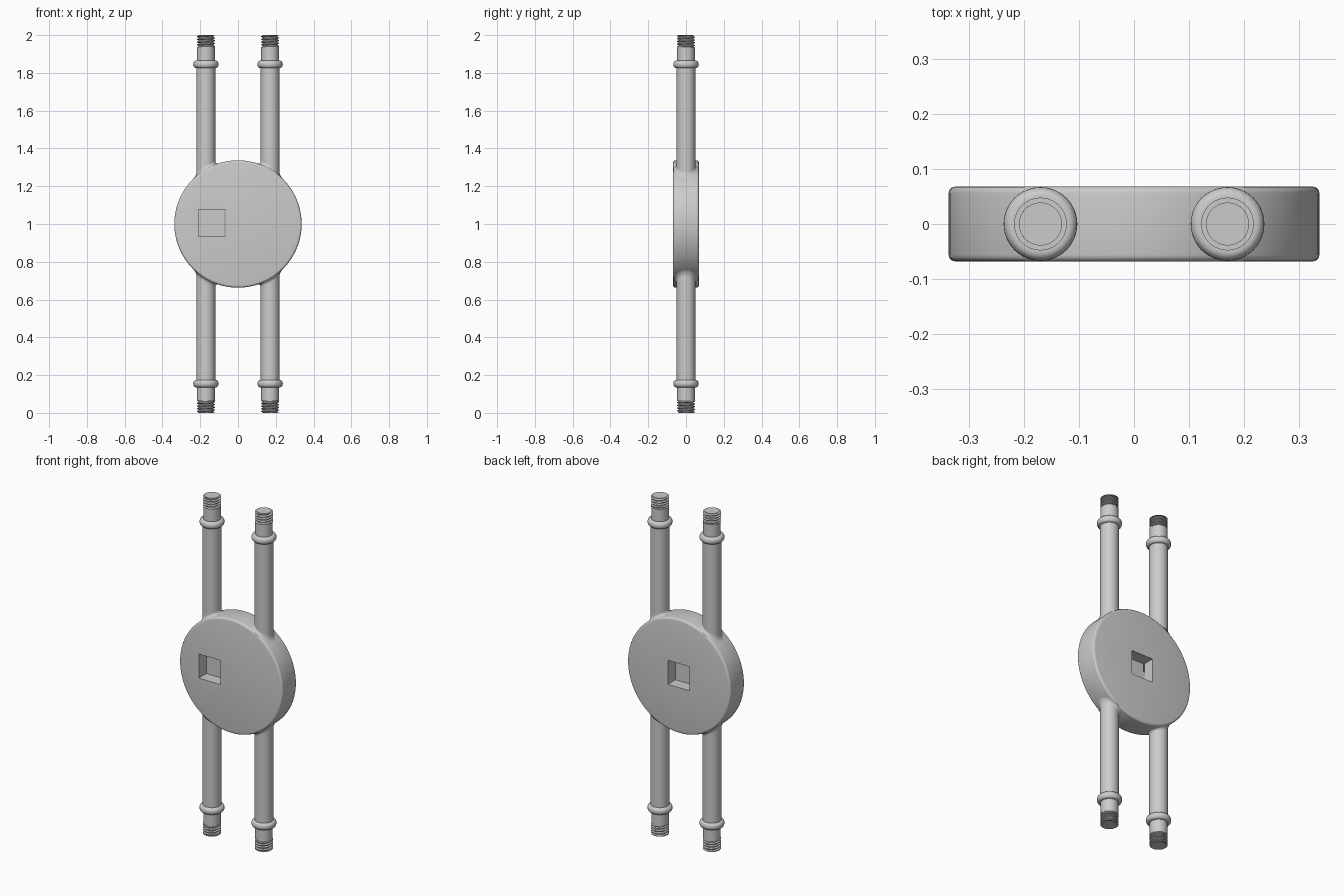
import bpy, bmesh, math
from mathutils import Matrix

cube = bpy.data.objects.get("Cube")
if cube:
    bpy.data.objects.remove(cube)

GREY = (0.6, 0.6, 0.6, 1)
mat = bpy.data.materials.new("plain grey")
mat.use_nodes = True
mat.diffuse_color = GREY
mat.node_tree.nodes["Principled BSDF"].inputs["Base Color"].default_value = GREY

DISC_R, DISC_HALF = 0.337, 0.068
ROD_X, ROD_R = 0.17, 0.05


def make(name, bm, angle=35):
    bmesh.ops.remove_doubles(bm, verts=bm.verts, dist=1e-5)
    bmesh.ops.recalc_face_normals(bm, faces=bm.faces)
    me = bpy.data.meshes.new(name)
    bm.to_mesh(me)
    bm.free()
    me.materials.append(mat)
    ob = bpy.data.objects.new(name, me)
    bpy.context.collection.objects.link(ob)
    if angle:
        bpy.ops.object.select_all(action='DESELECT')
        ob.select_set(True)
        bpy.context.view_layer.objects.active = ob
        bpy.ops.object.shade_smooth_by_angle(angle=math.radians(angle))
    return ob


def grid(point, rows, cols):
    """Surface from point(row, angle), closed round the z axis."""
    bm = bmesh.new()
    v = [[bm.verts.new(point(i, 2 * math.pi * j / cols)) for j in range(cols + 1)]
         for i in range(rows)]
    for i in range(rows - 1):
        for j in range(cols):
            bm.faces.new((v[i][j], v[i][j + 1], v[i + 1][j + 1], v[i + 1][j]))
    return bm


def lathe(profile, cols=48):
    return grid(lambda i, a: (profile[i][0] * math.cos(a), profile[i][0] * math.sin(a),
                              profile[i][1]), len(profile), cols)


# Disc with rounded rims, axis along y
e = 0.012
rim = [(DISC_R - e + e * math.sin(t * math.pi / 8), DISC_HALF - e + e * math.cos(t * math.pi / 8))
       for t in range(5)]
profile = [(0, DISC_HALF)] + rim + [(r, -z) for r, z in reversed(rim)] + [(0, -DISC_HALF)]
bm = lathe(profile, 96)
bmesh.ops.transform(bm, matrix=Matrix.Translation((0, 0, 1)) @ Matrix.Rotation(math.pi / 2, 4, 'X'),
                    verts=bm.verts)
disc = make("disc_body", bm, 0)

# Square pockets, one in each face
for side, x in ((-1, -0.138), (1, 0.0)):
    bm = bmesh.new()
    bmesh.ops.create_cube(bm, size=0.142, matrix=Matrix.Translation((x, side * DISC_HALF, 1.005)))
    cutter = make("pocket_cutter", bm, 0)
    cutter.hide_render = True
    cutter.hide_set(True)
    mod = disc.modifiers.new("pocket", 'BOOLEAN')
    mod.operation, mod.solver, mod.object = 'DIFFERENCE', 'EXACT', cutter
bpy.context.view_layer.objects.active = disc
for mod in list(disc.modifiers):
    bpy.ops.object.modifier_apply(modifier=mod.name)
for ob in [o for o in bpy.data.objects if o.name.startswith("pocket_cutter")]:
    bpy.data.objects.remove(ob)
disc.select_set(True)
bpy.ops.object.shade_smooth_by_angle(angle=math.radians(35))


# Rod with a rounded collar, a slimmer neck and a threaded tip core
def rod_mesh():
    collar = [(0.052 + 0.015 * math.cos(t * math.pi / 10), 1.845 + 0.02 * math.sin(t * math.pi / 10))
              for t in range(-5, 6)]
    return lathe([(0, 1.1), (ROD_R, 1.1), (ROD_R, 1.825)] + collar +
                 [(0.047, 1.865), (0.047, 1.938), (0.039, 1.938), (0.039, 2.0), (0, 2.0)])


# Helical thread: rows follow the screw, clamped to the tip length
def thread_mesh():
    pitch, low, high = 0.0145, 1.936, 1.997
    radii = (0.039, 0.047, 0.048, 0.04)

    def point(i, a):
        z = low + pitch * (i / 4 - 1 + a / (2 * math.pi))
        r = radii[i % 4]
        return r * math.cos(a), r * math.sin(a), min(max(z, low), high)
    return grid(point, 25, 40)


# Fillet that blends a rod into the curved rim of the disc
def fillet_mesh(sign):
    f = 0.017

    def point(i, a):
        t = i * math.pi / 12
        r = ROD_R + f * (1 - math.sin(t))
        x = ROD_X * sign + r * math.cos(a)
        h = 1 + math.sqrt(DISC_R ** 2 - x * x)
        return r * math.cos(a), r * math.sin(a), h - 0.001 + f * 1.2 * (1 - math.cos(t))
    return grid(point, 7, 48)


# Four rods: two up, and the same two turned over
for side, sign in (("left", 1), ("right", -1)):
    for end in ("upper", "lower"):
        place = Matrix.Translation((ROD_X * sign, 0, 0))
        if end == "lower":
            place = place @ Matrix.Translation((0, 0, 2)) @ Matrix.Rotation(math.pi, 4, 'X')
        for part, bm in (("rod", rod_mesh()), ("thread", thread_mesh()), ("fillet", fillet_mesh(sign))):
            bmesh.ops.transform(bm, matrix=place, verts=bm.verts)
            make(f"{end}_{side}_{part}", bm)
